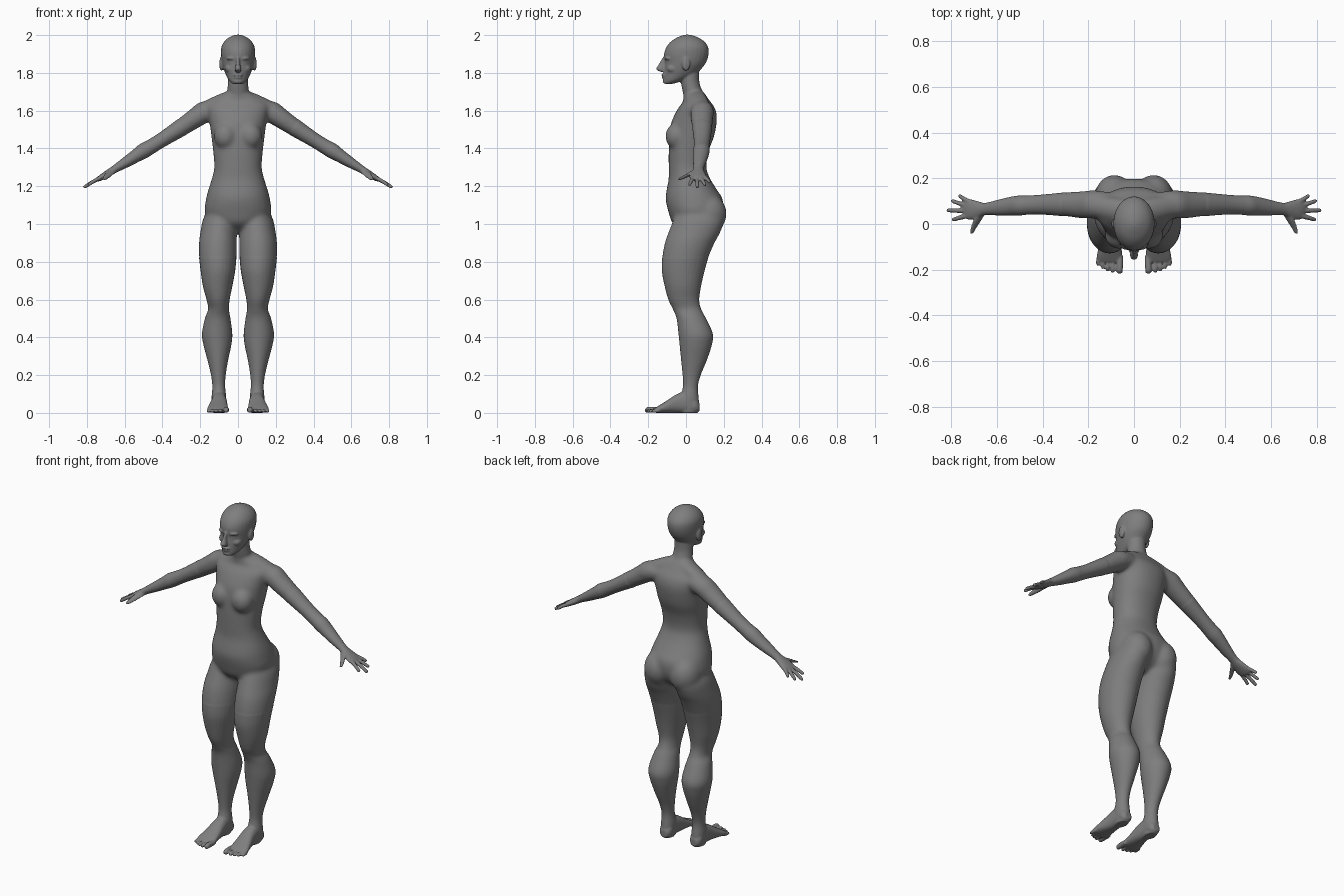
import bpy, bmesh, math
from mathutils import Vector, Matrix

bm = bmesh.new()
X, Y, Z = Vector((1, 0, 0)), Vector((0, 1, 0)), Vector((0, 0, 1))
ARM = Vector((.53, 0, .85))
SIDES = (1, -1)


def spline(rows, steps=4):
    """Catmull-Rom through the section rows."""
    out = []
    for i in range(len(rows) - 1):
        p = [rows[max(0, min(len(rows) - 1, i + k))] for k in (-1, 0, 1, 2)]
        for s in range(steps):
            t = s / steps
            out.append([0.5 * (2 * b + (c - a) * t + (2 * a - 5 * b + 4 * c - d) * t * t
                               + (3 * b - a - 3 * c + d) * t ** 3) for a, b, c, d in zip(*p)])
    return out + [list(rows[-1])]


def tube(rows, u=X, v=Y, side=1, n=28, power=1.0):
    """Loft of oval sections (x, y, z, radius along u, radius along v)."""
    rings = []
    for x, y, z, a, b in spline(rows):
        ring = []
        for k in range(n):
            t = 2 * math.pi * k / n
            c, s = math.cos(t), math.sin(t)
            c = math.copysign(abs(c) ** power, c)
            s = math.copysign(abs(s) ** power, s)
            p = Vector((x, y, z)) + u * (a * c) + v * (b * s)
            ring.append(bm.verts.new((p.x * side, p.y, p.z)))
        rings.append(ring)
    for r, q in zip(rings, rings[1:]):
        for k in range(n):
            bm.faces.new((r[k], r[(k + 1) % n], q[(k + 1) % n], q[k]))
    bm.faces.new(rings[0])
    bm.faces.new(rings[-1])


def column(rows, side=1, power=1.0):
    """Upright loft from outline rows (z, x min, x max, y front, y back)."""
    tube([((a + b) / 2, (f + k) / 2, z, (b - a) / 2, (k - f) / 2) for z, a, b, f, k in rows],
         side=side, power=power)


def ball(pos, radii, side=1):
    m = Matrix.Translation((pos[0] * side, pos[1], pos[2])) @ Matrix.Diagonal((*radii, 1))
    bmesh.ops.create_uvsphere(bm, u_segments=24, v_segments=16, radius=1, matrix=m)


def fuse(name, voxel, rounds):
    """Turn the parts built so far into one object with a fused, softened skin."""
    bmesh.ops.recalc_face_normals(bm, faces=bm.faces)
    mesh = bpy.data.meshes.new(name)
    bm.to_mesh(mesh)
    bm.clear()
    ob = bpy.data.objects.new(name, mesh)
    bpy.context.collection.objects.link(ob)
    skin = ob.modifiers.new("skin", 'REMESH')
    skin.mode = 'VOXEL'
    skin.voxel_size = voxel
    skin.use_smooth_shade = True
    soften = ob.modifiers.new("soften", 'SMOOTH')
    soften.factor = .5
    soften.iterations = rounds
    return ob


# torso: z, half width, front, back
torso = [(.955, .05, 0, .10), (1.0, .13, -.068, .165), (1.06, .175, -.092, .195),
         (1.13, .170, -.108, .195), (1.18, .158, -.103, .165), (1.24, .139, -.092, .128),
         (1.30, .126, -.092, .108), (1.385, .132, -.092, .12), (1.46, .141, -.088, .148),
         (1.53, .150, -.080, .162), (1.58, .160, -.060, .163), (1.62, .168, -.037, .150),
         (1.65, .145, -.014, .127), (1.68, .09, -.012, .107), (1.70, .058, -.01, .092)]
neck = [(0, .045, 1.62, .08, .06), (0, .038, 1.69, .059, .053),
        (0, .022, 1.75, .053, .049), (0, .018, 1.82, .052, .052)]
arm = [(.10, .088, 1.612, .050, .045), (.17, .086, 1.597, .062, .058),
       (.23, .084, 1.558, .060, .053), (.30, .086, 1.511, .053, .047),
       (.40, .085, 1.447, .044, .039), (.46, .083, 1.410, .042, .039),
       (.50, .081, 1.387, .044, .041), (.54, .078, 1.361, .041, .035),
       (.59, .072, 1.329, .035, .029), (.65, .066, 1.292, .027, .021),
       (.68, .063, 1.273, .036, .019), (.72, .064, 1.249, .046, .016),
       (.742, .066, 1.235, .038, .012)]
# leg: z, inner, outer, front, back
leg = [(1.10, .05, .14, -.03, .14), (1.03, .012, .184, -.064, .20),
       (.96, .007, .199, -.092, .184), (.90, .006, .207, -.113, .152),
       (.82, .008, .206, -.127, .118), (.75, .015, .198, -.128, .098),
       (.67, .030, .186, -.113, .08), (.60, .044, .167, -.094, .07),
       (.55, .048, .158, -.070, .08), (.50, .040, .175, -.050, .106),
       (.42, .030, .191, -.040, .142), (.36, .035, .183, -.034, .137),
       (.28, .052, .162, -.026, .111), (.20, .065, .143, -.018, .078),
       (.14, .068, .136, -.016, .063), (.08, .062, .140, -.030, .067),
       (.03, .065, .136, -.030, .071), (0, .07, .13, -.03, .06)]

# trunk with the roots of neck, arms and legs, blended softly
column([(z, -w, w, f, b) for z, w, f, b in torso], power=.92)
tube(neck)
for s in SIDES:
    tube(arm[:6], Y, ARM, s)
    column(leg[:8], s)
    # trapezius, breast, buttock
    tube([(.02, .055, 1.685, .045, .03), (.09, .066, 1.655, .05, .035),
          (.18, .082, 1.605, .05, .04)], Y, ARM, s)
    ball((.066, -.050, 1.465), (.062, .060, .070), s)
    ball((.086, .118, 1.055), (.086, .098, .105), s)
trunk = fuse("trunk_helper", .007, 32)
view = bpy.context.evaluated_depsgraph_get()
bm.from_mesh(trunk.evaluated_get(view).to_mesh())
bpy.data.objects.remove(trunk)

# head: z, half width, front, back
tube(neck[1:])
head = [(1.742, .028, -.117, -.07), (1.76, .048, -.119, -.01), (1.79, .064, -.118, .05),
        (1.82, .076, -.115, .08), (1.855, .085, -.112, .106), (1.90, .09, -.116, .12),
        (1.94, .087, -.102, .116), (1.972, .068, -.073, .09), (1.993, .038, -.035, .052),
        (2.002, .012, -.008, .02)]
column([(z, -w, w, f, b) for z, w, f, b in head])

# nose, lips and chin
tube([(0, -.112, 1.885, .008, .010), (0, -.124, 1.85, .010, .018),
      (0, -.136, 1.82, .018, .022), (0, -.122, 1.806, .014, .014)])
ball((0, -.116, 1.790), (.026, .015, .007))
ball((0, -.113, 1.775), (.022, .015, .007))
ball((0, -.105, 1.756), (.026, .019, .014))

for s in SIDES:
    # brow, eye, cheek, ear
    ball((.030, -.088, 1.877), (.032, .027, .010), s)
    ball((.034, -.086, 1.852), (.016, .015, .008), s)
    ball((.040, -.068, 1.822), (.030, .034, .024), s)
    ball((.088, .0, 1.848), (.011, .022, .038), s)

    # arm down to the palm
    tube(arm[3:], Y, ARM, s)
    # fingers: base x, y and tip x, y
    for bx, by, tx, ty in ((.715, .096, .768, .122), (.73, .080, .799, .100),
                           (.735, .058, .818, .060), (.725, .036, .795, .020)):
        bz, tz = 1.25 - (bx - .72) * .62, 1.25 - (tx - .72) * .58
        tube([(bx, by, bz, .011, .011),
              ((bx + tx) / 2, (by + ty) / 2, (bz + tz) / 2 + .002, .0105, .0105),
              (tx - .006, ty, tz + .003, .0095, .009), (tx, ty, tz, .006, .006)],
             Y, ARM, s, n=12)
    # thumb
    tube([(.66, .055, 1.283, .016, .014), (.685, .015, 1.262, .016, .014),
          (.702, -.018, 1.245, .012, .011), (.711, -.042, 1.236, .008, .007)], X, ARM, s, n=12)

    # lower leg and foot
    column(leg[4:], s)
    tube([(.10, .072, .030, .020, .020), (.10, .05, .040, .036, .040),
          (.10, 0, .056, .038, .056), (.10, -.05, .049, .042, .049),
          (.104, -.10, .033, .050, .033), (.108, -.145, .019, .056, .019),
          (.108, -.165, .013, .050, .012)], X, Z, s, power=.85)
    # toes: x, tip y, radius
    for x, y, r in ((.063, -.217, .0145), (.093, -.214, .0095), (.115, -.207, .009),
                    (.136, -.197, .009), (.157, -.183, .009)):
        tube([(x - .003, -.14, r + .002, r, r), (x, y + .02, r + .002, r, r + .002),
              (x, y + .005, r, r * .9, r * .85), (x, y, r, r * .5, r * .5)], X, Z, s, n=12)

# whole figure as one skin, dark grey
body = fuse("body", .005, 4)
grey = bpy.data.materials.new("dark_grey")
grey.diffuse_color = (.21, .21, .21, 1)
body.data.materials.append(grey)
